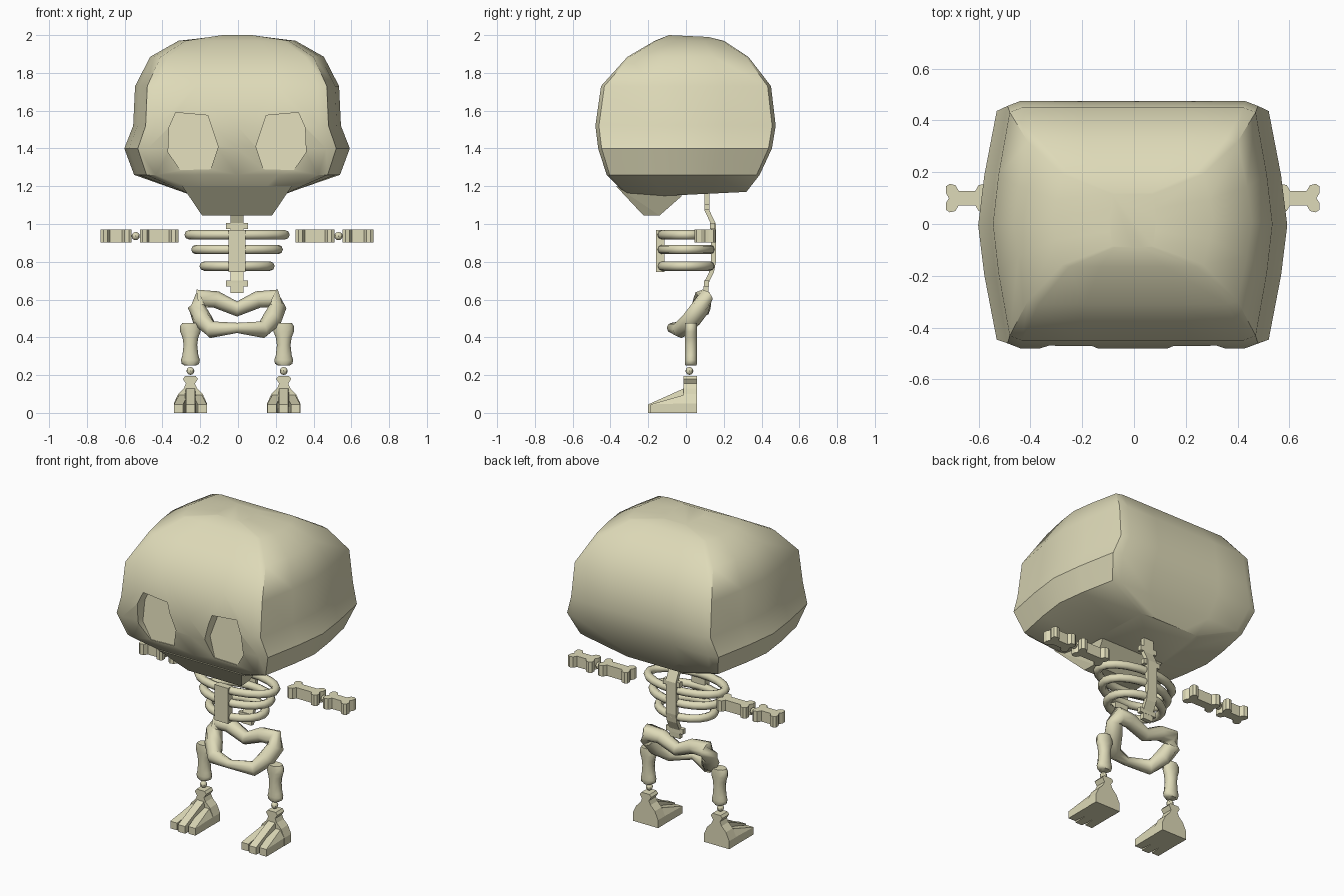
import bpy, bmesh, math
from mathutils import Vector

if "Cube" in bpy.data.objects:
    bpy.data.objects.remove(bpy.data.objects["Cube"])

CX = -0.005  # symmetry plane
bone = bpy.data.materials.new("bone")
bone.diffuse_color = (0.73, 0.70, 0.48, 1)
bone.use_nodes = True
bone.node_tree.nodes["Principled BSDF"].inputs["Base Color"].default_value = bone.diffuse_color


def finish(name, bm, smooth=None):
    """Turn a bmesh into a named object, optionally smooth shaded."""
    bmesh.ops.recalc_face_normals(bm, faces=bm.faces)
    me = bpy.data.meshes.new(name)
    bm.to_mesh(me)
    bm.free()
    me.materials.append(bone)
    ob = bpy.data.objects.new(name, me)
    bpy.context.collection.objects.link(ob)
    if smooth:
        shade(ob, smooth)
    return ob


def shade(ob, angle):
    bpy.ops.object.select_all(action='DESELECT')
    ob.select_set(True)
    bpy.context.view_layer.objects.active = ob
    bpy.ops.object.shade_smooth_by_angle(angle=math.radians(angle))


def loft(name, rings, closed=False, smooth=None):
    """Skin a list of equal-length rings of points."""
    bm = bmesh.new()
    vs = [[bm.verts.new((p[0] + CX, p[1], p[2])) for p in r] for r in rings]
    n = len(vs[0])
    pairs = list(zip(vs, vs[1:])) + ([(vs[-1], vs[0])] if closed else [])
    for a, b in pairs:
        for i in range(n):
            j = (i + 1) % n
            bm.faces.new((a[i], a[j], b[j], b[i]))
    if not closed:
        bm.faces.new(vs[0])
        bm.faces.new(vs[-1])
    return finish(name, bm, smooth)


def hull(name, pts):
    bm = bmesh.new()
    for p in pts:
        bm.verts.new((p[0] + CX, p[1], p[2]))
    bmesh.ops.convex_hull(bm, input=bm.verts)
    bmesh.ops.dissolve_limit(bm, angle_limit=0.02, verts=bm.verts, edges=bm.edges)
    return finish(name, bm)


def box(name, x, y, z):
    return hull(name, [(a, b, c) for a in x for b in y for c in z])


def ball(name, x, y, z, r):
    bm = bmesh.new()
    bmesh.ops.create_uvsphere(bm, u_segments=8, v_segments=6, radius=r)
    bmesh.ops.translate(bm, verts=bm.verts, vec=(x + CX, y, z))
    return finish(name, bm, 40)


def tube(name, path, radii, n=8, flat=1.0, smooth=60):
    """Closed tube round a loop of points."""
    rings = []
    m = len(path)
    up = Vector((0, -0.45, 0.9)).normalized() if flat != 1 else Vector((0, 0, 1))
    side_axis = Vector((0, 0.75, -0.66)) if flat != 1 else up
    for i, p in enumerate(path):
        t = (Vector(path[(i + 1) % m]) - Vector(path[i - 1])).normalized()
        u = t.cross(side_axis).normalized()
        v = u.cross(t).normalized()
        rings.append([Vector(p) + radii[i] * (u * math.cos(a) + v * math.sin(a) * flat)
                      for a in (2 * math.pi * k / n for k in range(n))])
    return loft(name, rings, True, smooth)


# skull: horizontal boxy rings (z front, z back, half width, y front, y back)
levels = [(1.14, 1.17, .24, -.30, .32), (1.26, 1.26, .545, -.42, .39),
          (1.40, 1.40, .597, -.465, .455), (1.52, 1.52, .55, -.48, .475),
          (1.73, 1.73, .54, -.45, .45), (1.885, 1.885, .46, -.31, .33),
          (1.97, 1.97, .31, -.165, .20), (2.0, 1.99, .09, -.09, .12)]
quarter = [(0, 1), (.4, 1), (.79, 1), (.88, .96), (.96, .42)]
unit = (quarter + [(1, 0)] + [(x, -y) for x, y in quarter[::-1]]
        + [(-x, -y) for x, y in quarter[1:]] + [(-1, 0)]
        + [(-x, y) for x, y in quarter[:0:-1]])
rings = []
for zf, zb, w, yf, yb in levels:
    rings.append([(x * w, (yf + yb) / 2 + y * (yb - yf) / 2,
                   (zf + zb) / 2 + y * (zb - zf) / 2) for x, y in unit])
skull = loft("skull", rings)

# eye sockets: shallow cuts with a floor that leans back
eye = [(.325, 1.59), (.155, 1.575), (.10, 1.41), (.14, 1.29), (.30, 1.285), (.365, 1.38), (.36, 1.51)]
for s in (1, -1):
    floor = [(s * x, -.425 + (z - 1.285) * .1, z) for x, z in eye]
    cutter = loft("socket_cutter", [floor, [(x, -.7, z) for x, y, z in floor]])
    cutter.hide_render = True
    bpy.context.view_layer.objects.active = skull
    mod = skull.modifiers.new("socket", 'BOOLEAN')
    mod.operation, mod.solver, mod.object = 'DIFFERENCE', 'EXACT', cutter
    bpy.ops.object.modifier_apply(modifier=mod.name)
    bpy.data.objects.remove(cutter)
shade(skull, 38)

# upper jaw wedge under the face
hull("jaw", [(s * x, y, z) for s in (1, -1) for x, y, z in
             [(.29, -.37, 1.20), (.23, -.30, 1.14), (.22, -.02, 1.15),
              (.185, -.225, 1.045), (.18, -.14, 1.045)]])

# spine ribbon with small vertebra wings
spine = [(.11, 1.17), (.112, 1.07), (.145, 1.0), (.145, .80), (.135, .745), (.108, .69), (.105, .635)]
loft("spine", [[(-.035, y - .013, z), (.035, y - .013, z), (.035, y + .013, z), (-.035, y + .013, z)]
               for y, z in spine])
for y, z in ((.14, .99), (.108, .685), (.111, 1.09)):
    box("vertebra", (-.058, .058), (y - .013, y + .013), (z - .016, z + .016))

# ribs and breastbone
for z, w in ((.943, .278), (.865, .242), (.777, .198)):
    path = [((w - .024) * math.cos(a), .13 * math.sin(a), z)
            for a in (2 * math.pi * k / 20 for k in range(20))]
    tube("rib", path, [.025] * 20)
box("breastbone", (-.046, .046), (-.158, -.115), (.745, .968))

# pelvis ring: wide hips at the back, tilted forward to the front
half = [(.11, .09, .60, .045), (.195, .09, .605, .052), (.212, .075, .555, .05),
        (.185, .03, .495, .052), (.135, -.03, .44, .045)]
loop = [(0, .09, .55, .04)] + half + [(0, -.075, .45, .027)] + [(-x, y, z, r) for x, y, z, r in half[::-1]]
tube("pelvis", [p[:3] for p in loop], [p[3] for p in loop])


def arm_bone(name, s, x0, x1):
    """Dog-bone outline seen from above, extruded upwards."""
    k = [(0, .02), (0, .045), (.015, .055), (.037, .05), (.05, .028)]
    side = [(x0 + a, b) for a, b in k] + [(x1 - a, b) for a, b in k[::-1]]
    mid = [(x0 + .012, 0)], [(x1 - .012, 0)]
    out = mid[0] + side + mid[1] + [(x, -y) for x, y in side[::-1]]
    loft(name, [[(s * x, .1 + y, z) for x, y in out] for z in (.902, .97)])


for s in (1, -1):
    # arms
    arm_bone("upper_arm", s, .31, .515)
    ball("elbow", s * .537, .1, .936, .022)
    arm_bone("forearm", s, .558, .722)

    # thigh bone: rounded with knobbed ends
    lx = s * .247
    thigh = [(.25, .030), (.26, .046), (.28, .050), (.305, .042), (.36, .036), (.40, .042),
             (.43, .054), (.46, .054), (.477, .042)]
    loft("thigh", [[(lx + r * math.cos(a), .026 + min(.034, r) * math.sin(a), z)
                    for a in (math.pi / 5 * k for k in range(10))] for z, r in thigh], smooth=50)
    ball("knee", lx, .018, .222, .021)

    # heel and ankle plate, with a knob on top
    prof = [(.088, 0), (.088, .05), (.065, .10), (.035, .13), (.024, .155), (.04, .18), (.028, .195)]
    out = prof + [(-x, z) for x, z in prof[::-1]]
    loft("heel", [[(lx + x, y, z) for x, z in out] for y in (-.012, .057)])

    # three toes fanning out from the ankle
    for t in (-1, 0, 1):
        f, b, top = t * .063, t * .052, .13 - .035 * abs(t)
        hull("toe", [(lx + f + e * .024, -.2 + .012 * abs(t), z) for e in (-1, 1) for z in (0, .045)]
             + [(lx + b + e * .035, -.01, z) for e in (-1, 1) for z in (0, .05)]
             + [(lx + b * .7 + e * .024, -.01, top) for e in (-1, 1)])
